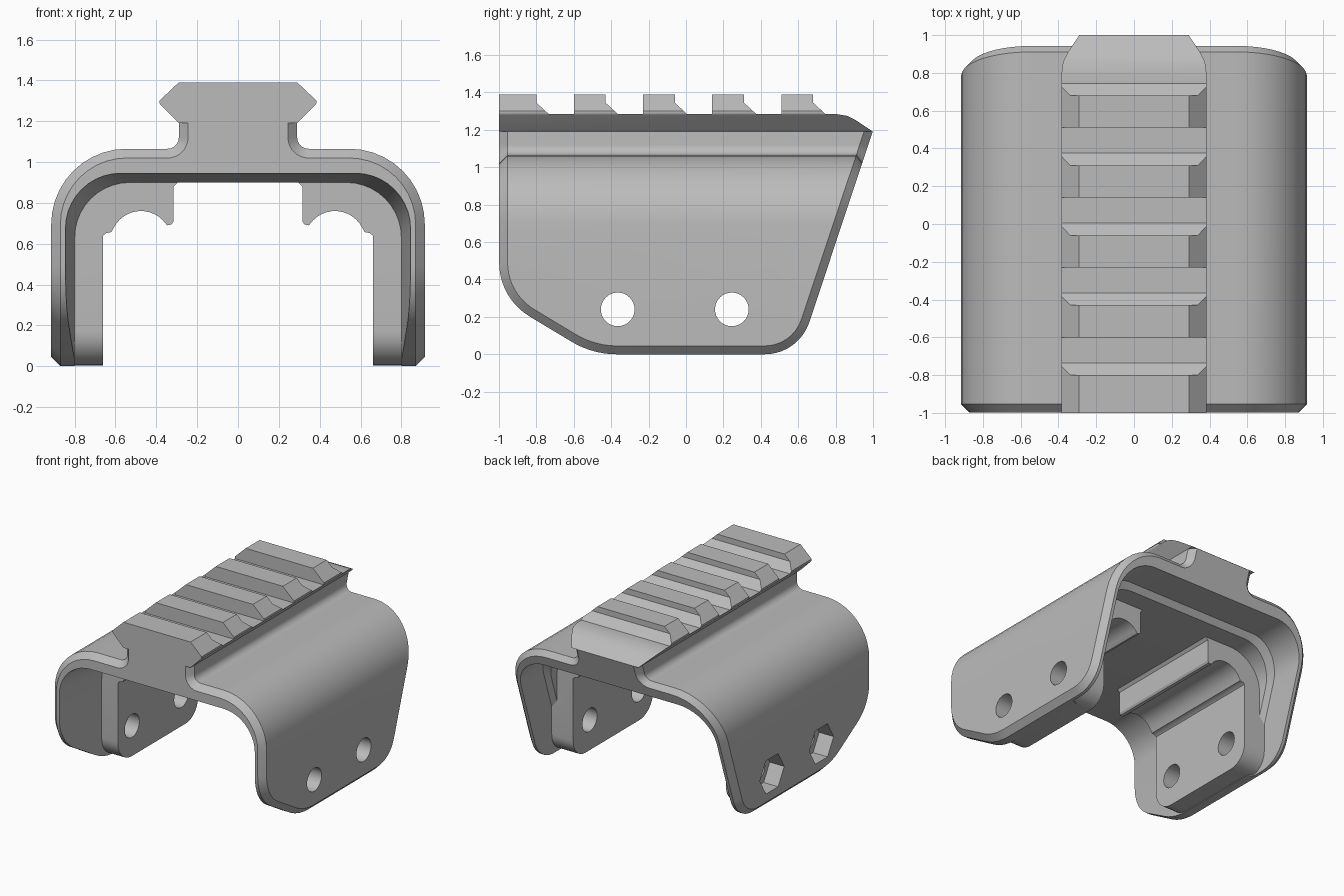
import bpy, bmesh, math
from mathutils import Vector

if "Cube" in bpy.data.objects:
    bpy.data.objects.remove(bpy.data.objects["Cube"])

grey = bpy.data.materials.new("plain grey")
grey.use_nodes = True
grey.diffuse_color = (0.5, 0.5, 0.5, 1)
grey.node_tree.nodes["Principled BSDF"].inputs["Base Color"].default_value = (0.5, 0.5, 0.5, 1)


def rounded(corners, steps=10):
    """Polygon from (u, v, radius) corners, with each radius turned into an arc."""
    out = []
    for i, (u, v, r) in enumerate(corners):
        p = Vector((u, v))
        if not r:
            out.append(p)
            continue
        a = (Vector(corners[i - 1][:2]) - p).normalized()
        b = (Vector(corners[(i + 1) % len(corners)][:2]) - p).normalized()
        half = a.angle(b) / 2
        centre = p + (a + b).normalized() * (r / math.sin(half))
        start = p + a * (r / math.tan(half)) - centre
        end = p + b * (r / math.tan(half)) - centre
        sweep = start.angle(end)
        for k in range(steps + 1):
            t = k / steps
            out.append(centre + (start * math.sin((1 - t) * sweep)
                                 + end * math.sin(t * sweep)) / math.sin(sweep))
    return out


def mirrored(half):
    """Close a right-hand half profile across x = 0."""
    return half + [(-c[0],) + tuple(c[1:]) for c in reversed(half)]


def loft(name, rings):
    """Solid through matching rings of 3D points."""
    bm = bmesh.new()
    rows = [[bm.verts.new(p) for p in ring] for ring in rings]
    n = len(rows[0])
    for a, b in zip(rows, rows[1:]):
        for i in range(n):
            bm.faces.new((a[i], a[(i + 1) % n], b[(i + 1) % n], b[i]))
    bm.faces.new(rows[0])
    bm.faces.new(rows[-1])
    bmesh.ops.recalc_face_normals(bm, faces=bm.faces)
    mesh = bpy.data.meshes.new(name)
    bm.to_mesh(mesh)
    bm.free()
    mesh.materials.append(grey)
    ob = bpy.data.objects.new(name, mesh)
    bpy.context.collection.objects.link(ob)
    return ob


def along_y(name, pts, a, b):
    return loft(name, [[(p[0], y, p[1]) for p in pts] for y in (a, b)])


def along_x(name, pts, a, b):
    return loft(name, [[(x, p[0], p[1]) for p in pts] for x in (a, b)])


def apply(ob, mod):
    bpy.context.view_layer.objects.active = ob
    bpy.ops.object.modifier_apply(modifier=mod.name)


def combine(ob, other, how):
    mod = ob.modifiers.new("combine", 'BOOLEAN')
    mod.operation, mod.solver, mod.object = how, 'EXACT', other
    apply(ob, mod)
    bpy.data.objects.remove(other)


# Arched shell with the rail neck, trimmed to the side outline
arch = rounded(mirrored([(0.915, -0.3, 0), (0.915, 1.065, 0.37),
                         (0.29, 1.065, 0.055), (0.29, 1.35, 0)]))
body = along_y("mount_body", arch, -1.5, 1.5)
outline = rounded([(-0.999, 1.6, 0), (-0.999, 0.3, 0.336), (-0.5, 0, 0.47),
                   (0.602, 0, 0.25), (1.135, 1.6, 0)])
combine(body, along_x("side_outline", outline, -1.2, 1.2), 'INTERSECT')
bevel = body.modifiers.new("edge_chamfer", 'BEVEL')
bevel.width, bevel.segments = 0.045, 1
bevel.limit_method, bevel.angle_limit = 'ANGLE', math.radians(34)
bevel.use_clamp_overlap = False
apply(body, bevel)


# Inner cavity: flared at the front, stepped at the slanted back
def cavity_ring(y, grow, shear):
    w, h = 0.80 + grow, 0.90 + grow
    pts = rounded(mirrored([(w, -0.3, 0), (w, h, 0.27)]))
    return [(p[0], y + shear * (p[1] - 1), p[1]) for p in pts]


combine(body, loft("cavity", [cavity_ring(-1.05, 0.05, 0), cavity_ring(-0.54, 0, 0),
                              cavity_ring(0.64, 0, 1 / 3), cavity_ring(0.66, 0.045, 1 / 3),
                              cavity_ring(1.4, 0.045, 1 / 3)]), 'DIFFERENCE')

# Dovetail rail
rail = rounded(mirrored([(0.29, 1.19, 0), (0.385, 1.285, 0.02),
                         (0.385, 1.30, 0), (0.29, 1.39, 0)]), 3)
combine(body, along_y("rail", rail, -1.3, 1.3), 'UNION')

# Toothed top and sloping tail trim the rail
LOW, HIGH, PITCH = 1.285, 1.6, 0.37
teeth = [(-1, -0.5), (-1, HIGH)]
for i in range(5):
    end = -0.8 + i * PITCH
    start_next = end + 0.2 if i < 4 else 0.8
    teeth += [(end, HIGH), (end, 1.345), (end + 0.065, LOW), (start_next, LOW)]
    if i < 4:
        teeth.append((start_next, HIGH))
teeth += [(0.86, 1.275), (0.91, 1.25), (1.0, 1.19), (0.437, -0.5)]
combine(body, along_x("top_outline", teeth, -1.3, 1.3), 'INTERSECT')

# Inner pads with a scooped channel and a hanging lip
scoop = []
for k in range(13):
    a = math.radians(26 + k * 10)
    scoop.append((0.475 + 0.15 * math.cos(a), 0.61 + 0.15 * math.sin(a)))
pad = ([(0.86, -0.1), (0.66, -0.1), (0.66, 0.64), (0.645, 0.652), (0.62, 0.657)] + scoop
       + [(0.345, 0.69), (0.325, 0.695), (0.315, 0.71), (0.315, 0.88), (0.295, 0.9),
          (0.295, 0.93), (0.6, 0.94), (0.78, 0.85), (0.85, 0.7)])
pad_side = rounded([(-0.54, 1.2, 0), (-0.54, 0.004, 0.17), (0.45, 0.004, 0.15), (0.45, 1.2, 0)])
for side in (1, -1):
    block = along_y("pad", [(side * p[0], p[1]) for p in pad], -0.7, 0.7)
    combine(block, along_x("pad_outline", pad_side, -1, 1), 'INTERSECT')
    combine(body, block, 'UNION')


# Cross bolt holes, with nut pockets on the right leg
def circle(y, r, n):
    return [(y + r * math.cos(math.tau * k / n), 0.24 + r * math.sin(math.tau * k / n))
            for k in range(n)]


for y in (-0.365, 0.245):
    combine(body, along_x("bolt_hole", circle(y, 0.09, 32), -1.2, 1.2), 'DIFFERENCE')
    combine(body, along_x("nut_pocket", circle(y, 0.15, 6), -1.2, -0.79), 'DIFFERENCE')

# Smooth curves, sharp edges
bpy.ops.object.select_all(action='DESELECT')
body.select_set(True)
bpy.context.view_layer.objects.active = body
bpy.ops.object.shade_smooth_by_angle(angle=math.radians(28))
